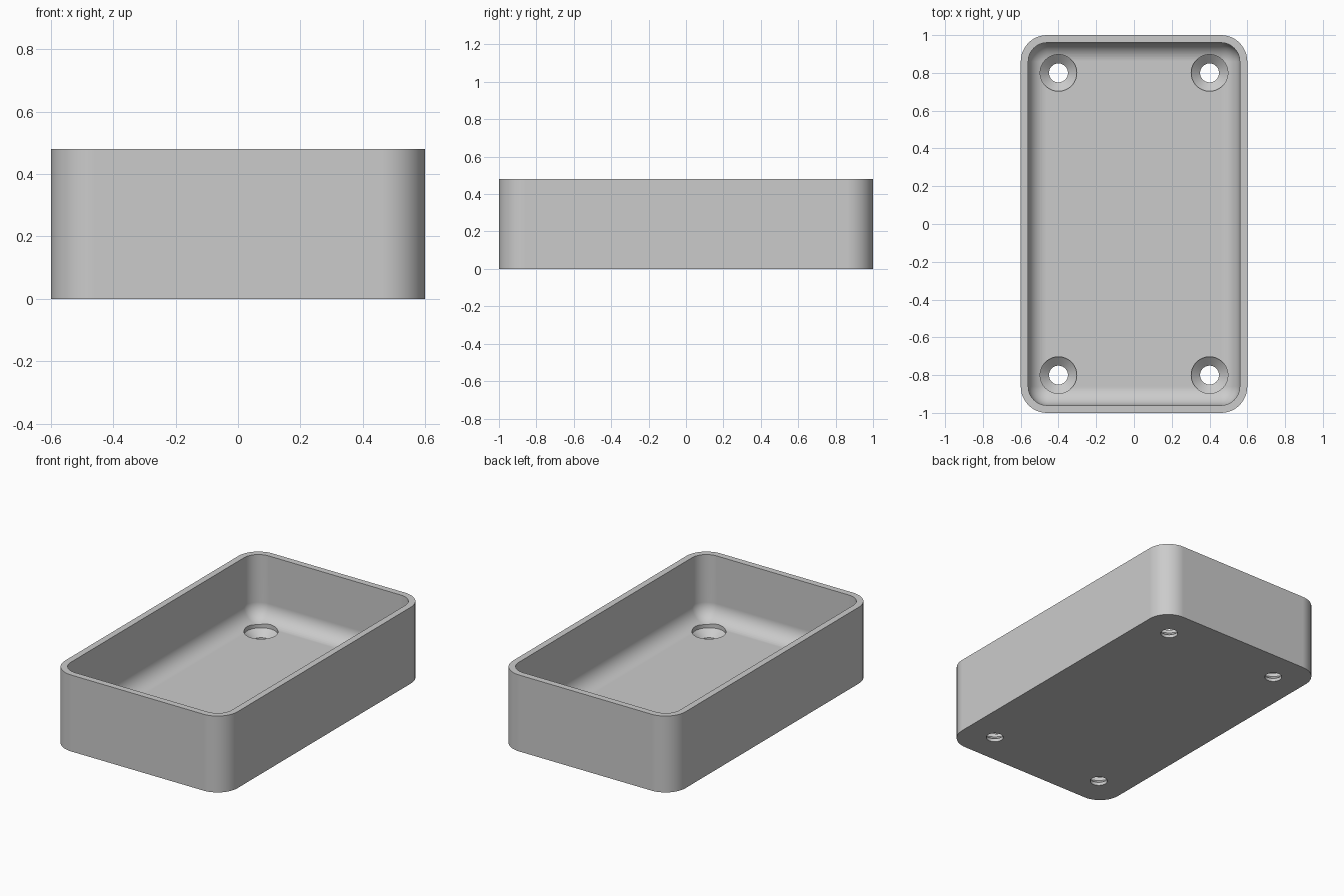
import bpy
import bmesh
from math import sin, cos, pi

WIDTH, LENGTH, HEIGHT = 1.2, 2.0, 0.48
WALL, FLOOR = 0.04, 0.08
CORNER, FILLET = 0.14, 0.1
STEPS = 12

if "Cube" in bpy.data.objects:
    bpy.data.objects.remove(bpy.data.objects["Cube"])

grey = bpy.data.materials.new("plain grey")
grey.use_nodes = True
colour = (0.6, 0.6, 0.6, 1)
grey.diffuse_color = colour
grey.node_tree.nodes["Principled BSDF"].inputs["Base Color"].default_value = colour


def make_object(name, bm):
    bmesh.ops.recalc_face_normals(bm, faces=bm.faces)
    mesh = bpy.data.meshes.new(name)
    bm.to_mesh(mesh)
    bm.free()
    mesh.materials.append(grey)
    obj = bpy.data.objects.new(name, mesh)
    bpy.context.collection.objects.link(obj)
    return obj


def rounded_ring(bm, inset, z):
    """Rounded rectangle whose corners stay concentric as it is inset."""
    radius = max(CORNER - inset, 0.001)
    ring = []
    for quarter, (sx, sy) in enumerate([(1, 1), (-1, 1), (-1, -1), (1, -1)]):
        cx, cy = sx * (WIDTH / 2 - CORNER), sy * (LENGTH / 2 - CORNER)
        for i in range(STEPS + 1):
            a = (quarter + i / STEPS) * pi / 2
            ring.append(bm.verts.new((cx + radius * cos(a), cy + radius * sin(a), z)))
    return ring


def bridge(bm, lower, upper):
    n = len(lower)
    for i in range(n):
        j = (i + 1) % n
        bm.faces.new((lower[i], lower[j], upper[j], upper[i]))


# Tray: outer wall, rim, inner wall and a filleted floor
profile = [(0, 0), (0, HEIGHT), (WALL, HEIGHT)]
for i in range(STEPS + 1):
    a = i / STEPS * pi / 2
    profile.append((WALL + FILLET * (1 - cos(a)), FLOOR + FILLET * (1 - sin(a))))
bm = bmesh.new()
rings = [rounded_ring(bm, inset, z) for inset, z in profile]
for lower, upper in zip(rings, rings[1:]):
    bridge(bm, lower, upper)
bm.faces.new(rings[0])
bm.faces.new(rings[-1])
bmesh.ops.remove_doubles(bm, verts=bm.verts, dist=0.0025)
tray = make_object("tray", bm)

# Countersunk screw holes near the four corners
bm = bmesh.new()
sides = 48
for x in (-0.4, 0.4):
    for y in (-0.8, 0.8):
        holes = []
        for r, z in [(0.05, -0.05), (0.05, 0.02), (0.097, 0.06), (0.097, 0.3)]:
            holes.append([bm.verts.new((x + r * cos(2 * pi * k / sides),
                                        y + r * sin(2 * pi * k / sides), z))
                          for k in range(sides)])
        for lower, upper in zip(holes, holes[1:]):
            bridge(bm, lower, upper)
        bm.faces.new(holes[0])
        bm.faces.new(holes[-1])
cutter = make_object("screw_hole_cutter", bm)
cutter.hide_render = True

cut = tray.modifiers.new("screw holes", 'BOOLEAN')
cut.operation = 'DIFFERENCE'
cut.solver = 'EXACT'
cut.object = cutter
bpy.ops.object.select_all(action='DESELECT')
tray.select_set(True)
bpy.context.view_layer.objects.active = tray
bpy.ops.object.modifier_apply(modifier=cut.name)
bpy.data.objects.remove(cutter)

# Smooth curves, crisp edges, flat large faces
bpy.ops.object.shade_smooth_by_angle(angle=pi / 6)
weighted = tray.modifiers.new("flat panels", 'WEIGHTED_NORMAL')
weighted.keep_sharp = True
